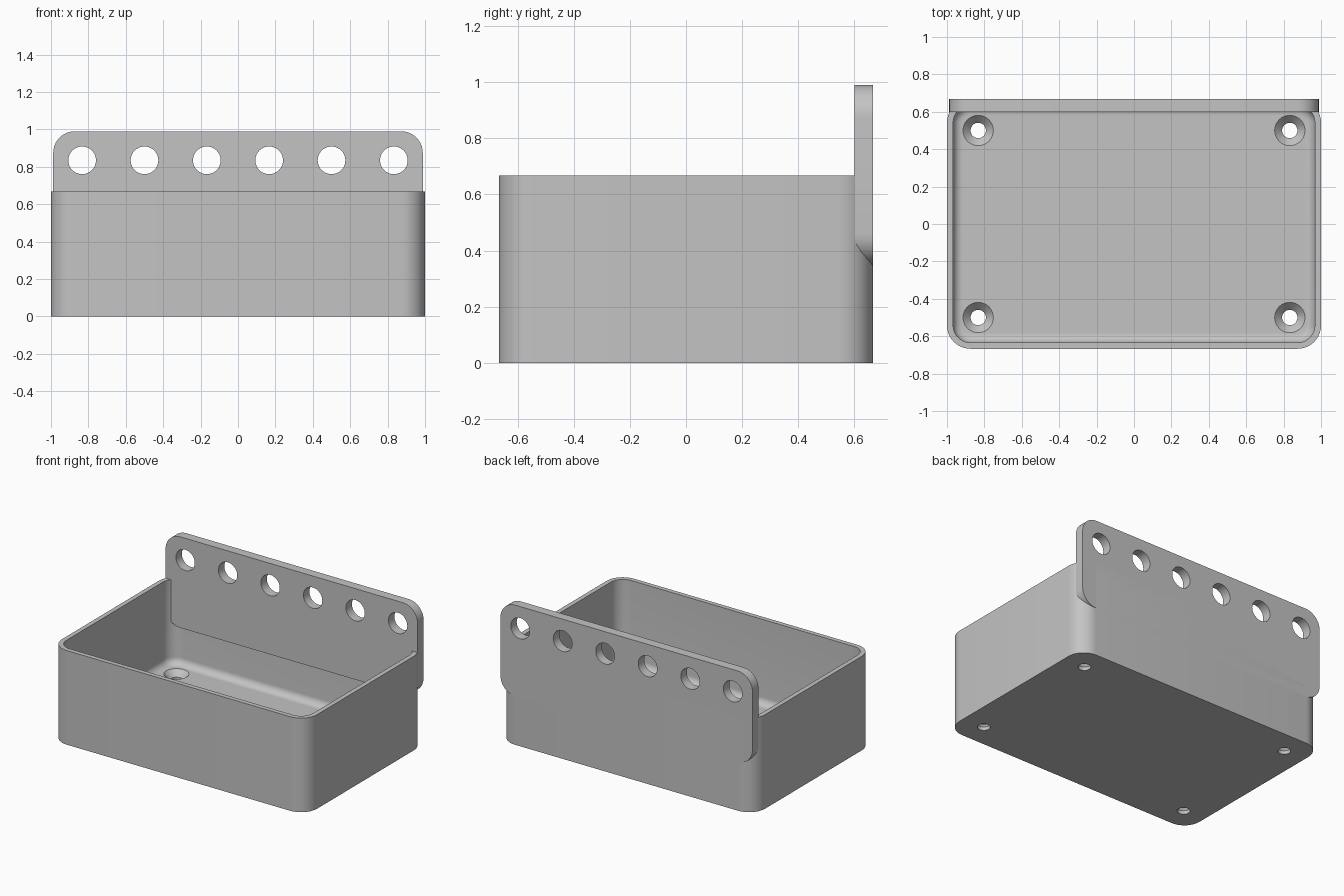
import bpy, bmesh
from math import sin, cos, pi, radians
from mathutils import Matrix

cube = bpy.data.objects.get("Cube")
if cube:
    bpy.data.objects.remove(cube)

grey = bpy.data.materials.new("plain grey")
grey.use_nodes = True
COLOUR = (0.55, 0.55, 0.55, 1)
grey.diffuse_color = COLOUR
grey.node_tree.nodes["Principled BSDF"].inputs["Base Color"].default_value = COLOUR


def rounded_rect(hx, hy, r, z, steps=10):
    """Counter-clockwise rounded rectangle at height z."""
    pts = []
    for k, (sx, sy) in enumerate([(1, 1), (-1, 1), (-1, -1), (1, -1)]):
        for i in range(steps + 1):
            a = (k + i / steps) * pi / 2
            pts.append((sx * (hx - r) + r * cos(a), sy * (hy - r) + r * sin(a), z))
    return pts


def circle(cx, cy, r, z, steps=40):
    return [(cx + r * cos(2 * pi * i / steps), cy + r * sin(2 * pi * i / steps), z)
            for i in range(steps)]


def loft(bm, loops):
    """Skin a stack of matching loops and cap both ends."""
    rings = [[bm.verts.new(p) for p in loop] for loop in loops]
    for a, b in zip(rings, rings[1:]):
        for i in range(len(a)):
            j = (i + 1) % len(a)
            bm.faces.new((a[i], a[j], b[j], b[i]))
    bm.faces.new(rings[0][::-1])
    bm.faces.new(rings[-1])


def make(name, stacks, matrix=Matrix()):
    bm = bmesh.new()
    for loops in stacks:
        loft(bm, loops)
    bmesh.ops.recalc_face_normals(bm, faces=bm.faces)
    bm.transform(matrix)
    mesh = bpy.data.meshes.new(name)
    bm.to_mesh(mesh)
    bm.free()
    mesh.materials.append(grey)
    obj = bpy.data.objects.new(name, mesh)
    bpy.context.collection.objects.link(obj)
    return obj


def cut(obj, cutter):
    """Subtract the cutter, remove it and shade the result."""
    mod = obj.modifiers.new("holes", 'BOOLEAN')
    mod.operation = 'DIFFERENCE'
    mod.solver = 'EXACT'
    mod.object = cutter
    bpy.ops.object.select_all(action='DESELECT')
    obj.select_set(True)
    bpy.context.view_layer.objects.active = obj
    bpy.ops.object.modifier_apply(modifier=mod.name)
    bpy.data.objects.remove(cutter)
    bpy.ops.object.shade_smooth_by_angle(angle=radians(30))


# Open tray: outer wall, rim, inner wall, then a filleted floor
W, D, H, R = 1.0, 0.667, 0.667, 0.125
WALL, FLOOR, FILLET = 0.033, 0.067, 0.05
loops = [rounded_rect(W, D, R, 0), rounded_rect(W, D, R, H)]
loops.append(rounded_rect(W - WALL, D - WALL, R - WALL, H))
for i in range(9):
    a = i / 8 * pi / 2
    inset = WALL + FILLET * (1 - cos(a))
    loops.append(rounded_rect(W - inset, D - inset, R - inset,
                              FLOOR + FILLET * (1 - sin(a))))
tray = make("tray", [loops])

# Countersunk screw holes in the floor
screws = [[circle(x, y, r, z) for r, z in
           [(0.041, -0.1), (0.041, 0.025), (0.081, FLOOR), (0.081, 0.1)]]
          for x in (-0.833, 0.833) for y in (-0.5, 0.5)]
cut(tray, make("screw_cutter", screws))

# Upright back plate with a row of round holes
BOTTOM, TOP, THICK = 0.345, 0.99, 0.067
half = (TOP - BOTTOM) / 2
upright = Matrix.Translation((0, D, BOTTOM + half)) @ Matrix.Rotation(pi / 2, 4, 'X')
plate = make("back_plate", [[rounded_rect(0.988, half, 0.115, z) for z in (0, THICK)]],
             upright)
row = 0.835 - BOTTOM - half
holes = [[circle((i - 2.5) / 3, row, 0.074, z) for z in (-0.1, 0.2)] for i in range(6)]
cut(plate, make("hole_cutter", holes, upright))
